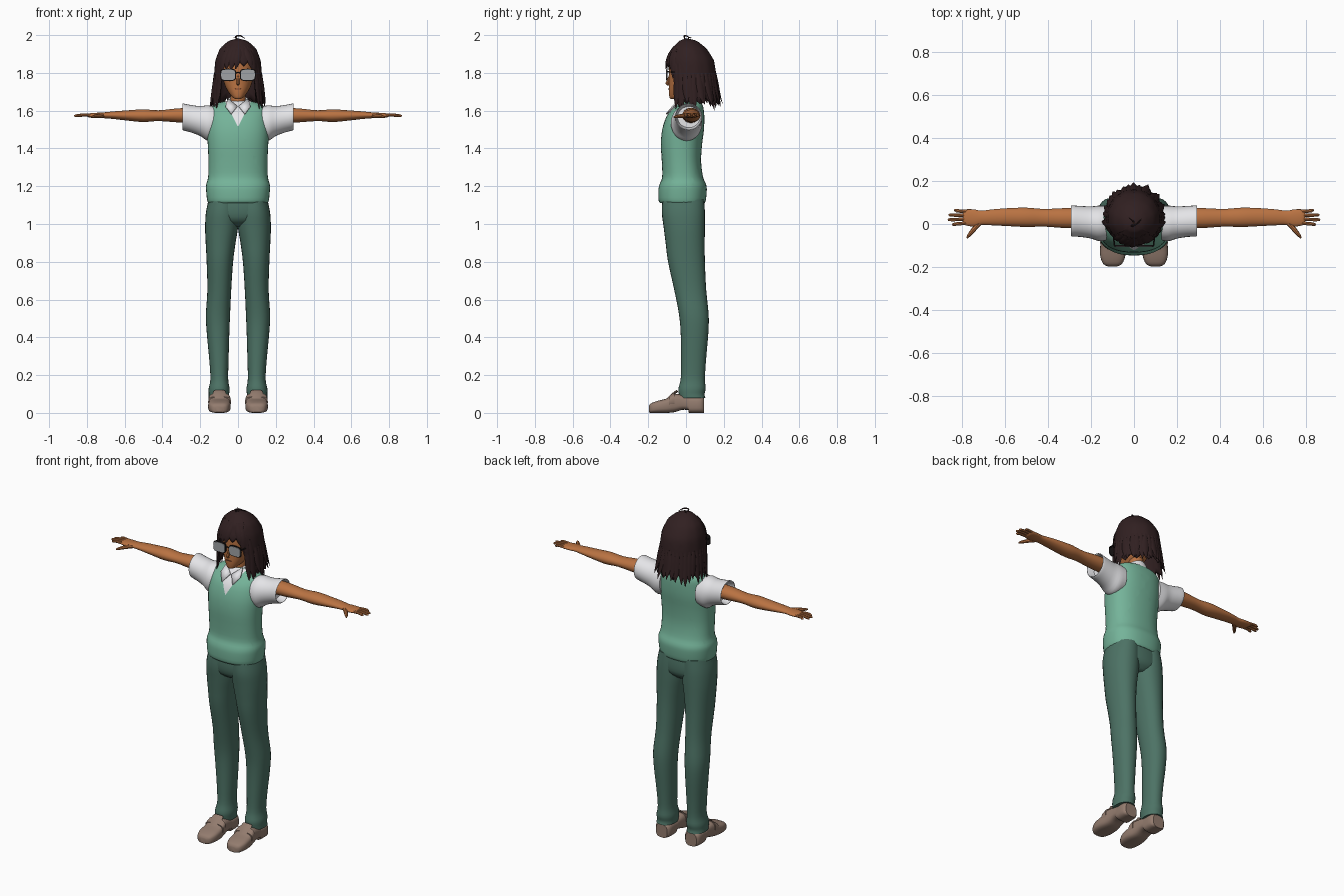
import bpy, bmesh, math, random
from mathutils import Vector

random.seed(4)
if "Cube" in bpy.data.objects:
    bpy.data.objects.remove(bpy.data.objects["Cube"])


def material(name, *rgb):
    m = bpy.data.materials.new(name)
    m.use_nodes = True
    col = [(c / 255) ** 2.2 for c in rgb] + [1]
    m.diffuse_color = col
    m.node_tree.nodes["Principled BSDF"].inputs["Base Color"].default_value = col
    return m


SKIN = material("warm_skin", 184, 114, 68)
HAIR = material("dark_hair", 52, 37, 38)
VEST = material("mint_knit", 116, 178, 152)
SHIRT = material("white_cotton", 232, 232, 235)
PANTS = material("dark_green_cloth", 78, 114, 101)
SHOE = material("taupe_leather", 146, 123, 110)
LENS = material("grey_lens", 160, 162, 165)
FRAME = material("black_frame", 34, 30, 30)
LIPS = material("lips", 130, 72, 52)
parts = []


def finish(name, bm, mat):
    bmesh.ops.recalc_face_normals(bm, faces=bm.faces)
    me = bpy.data.meshes.new(name)
    bm.to_mesh(me)
    bm.free()
    ob = bpy.data.objects.new(name, me)
    bpy.context.collection.objects.link(ob)
    me.materials.append(mat)
    parts.append(ob)
    return ob


def skin_rings(rings, caps=True):
    bm = bmesh.new()
    vs = [[bm.verts.new(p) for p in r] for r in rings]
    n = len(vs[0])
    for r, s in zip(vs, vs[1:]):
        for i in range(n):
            bm.faces.new((r[i], r[(i + 1) % n], s[(i + 1) % n], s[i]))
    if caps:
        bm.faces.new(vs[0])
        bm.faces.new(vs[-1])
    return bm


def dense(secs, k=3):
    """Smoothly interpolate a list of equal-length tuples."""
    out = []
    for i in range(len(secs) - 1):
        p0, p1, p2, p3 = (secs[max(0, min(len(secs) - 1, j))] for j in range(i - 1, i + 3))
        for s in range(k):
            t = s / k
            out.append([b + t / 2 * (c - a + t * (2 * a - 5 * b + 4 * c - d + t * (3 * (b - c) + d - a)))
                        for a, b, c, d in zip(p0, p1, p2, p3)])
    return out + [list(secs[-1])]


def loft(name, mat, secs, axis="z", p=2, n=28, side=1, k=3):
    """Sections are (position, low a, high a, low b, high b) along an axis."""
    rings = []
    for t, a0, a1, b0, b1 in dense(secs, k):
        ring = []
        for i in range(n):
            w = 2 * math.pi * i / n
            c, s = (math.copysign(abs(f) ** (2 / p), f) for f in (math.cos(w), math.sin(w)))
            a, b = (a0 + a1 + (a1 - a0) * c) / 2, (b0 + b1 + (b1 - b0) * s) / 2
            x, y, z = {"z": (a, b, t), "x": (t, a, b), "y": (a, t, b)}[axis]
            ring.append((x * side, y, z))
        rings.append(ring)
    return finish(name, skin_rings(rings), mat)


def tube(name, mat, pts, out=(0, 0, 1), flat=1, n=8, side=1):
    """Tapered tube through (x, y, z, radius) points, flattened along out."""
    pts = dense(pts)
    rings = []
    for i, q in enumerate(pts):
        d = Vector(pts[min(i + 1, len(pts) - 1)][:3]) - Vector(pts[max(i - 1, 0)][:3])
        u = d.cross(Vector(out)).normalized()
        v = u.cross(d).normalized()
        ring = []
        for j in range(n):
            w = 2 * math.pi * j / n
            c = Vector(q[:3]) + q[3] * (u * math.cos(w) + v * flat * math.sin(w))
            ring.append((c.x * side, c.y, c.z))
        rings.append(ring)
    return finish(name, skin_rings(rings), mat)


# Knitted vest, with the shirt showing in the V of the neck
vest = loft("vest", VEST, [
    (1.11, -.155, .155, -.135, .098), (1.125, -.163, .163, -.145, .105), (1.18, -.169, .169, -.146, .11),
    (1.21, -.168, .168, -.14, .106), (1.25, -.158, .158, -.126, .09), (1.33, -.156, .156, -.128, .08),
    (1.42, -.16, .16, -.133, .085), (1.5, -.164, .164, -.126, .095), (1.57, -.158, .158, -.103, .097),
    (1.61, -.15, .15, -.07, .093), (1.635, -.12, .12, -.045, .085), (1.65, -.07, .07, -.025, .065)],
    p=2.35, n=40)
vest.data.materials.append(SHIRT)
bm = bmesh.new()
bm.from_mesh(vest.data)
SLOPE, V_Z = .52, 1.515
for s in (-1, 1):
    bmesh.ops.bisect_plane(bm, geom=bm.verts[:] + bm.edges[:] + bm.faces[:],
                           plane_co=(0, 0, V_Z), plane_no=(s, 0, -SLOPE))
for f in bm.faces:
    c = f.calc_center_median()
    f.material_index = int(abs(c.x) < (c.z - V_Z) * SLOPE and c.y < .02)
bm.to_mesh(vest.data)
bm.free()

# Neck, head, nose and mouth
loft("neck", SKIN, [(1.57, -.045, .045, -.03, .06), (1.66, -.04, .04, -.025, .055),
                    (1.73, -.042, .042, -.03, .06)])
loft("head", SKIN, [(1.662, -.012, .012, -.08, -.05), (1.67, -.028, .028, -.087, -.02),
                    (1.7, -.052, .052, -.091, .05), (1.74, -.072, .072, -.09, .09),
                    (1.8, -.084, .084, -.09, .12), (1.88, -.086, .086, -.085, .12),
                    (1.94, -.06, .06, -.05, .09), (1.96, -.02, .02, 0, .04)], p=2.2)
tube("nose", SKIN, [(0, -.086, 1.785, .005), (0, -.095, 1.755, .008), (0, -.1, 1.743, .008),
                    (0, -.09, 1.736, .004)], out=(0, 1, 0))
loft("mouth", LIPS, [(-.094, -.018, .018, 1.712, 1.717), (-.086, -.018, .018, 1.711, 1.718)], axis="y", n=12)

# Shirt collar, lower at the throat
collar = loft("collar", SHIRT, [(1.6, -.068, .068, -.05, .085), (1.63, -.064, .064, -.048, .078),
                                (1.655, -.052, .052, -.036, .068)])
for v in collar.data.vertices:
    v.co.z += .35 * v.co.y

for s, tag in ((1, "left_"), (-1, "right_")):
    # Collar wing
    bm = bmesh.new()
    wing = [(.004, -.066, 1.622), (.054, -.03, 1.664), (.066, -.07, 1.622), (.036, -.103, 1.582)]
    bm.faces.new([bm.verts.new((x * s, y, z)) for x, y, z in wing])
    mod = finish(tag + "collar_wing", bm, SHIRT).modifiers.new("thickness", "SOLIDIFY")
    mod.thickness, mod.offset = .008, 0

    # Short sleeve with an open cuff
    loft(tag + "sleeve", SHIRT, [
        (.12, -.075, .085, 1.45, 1.62), (.16, -.08, .086, 1.44, 1.628), (.2, -.068, .082, 1.466, 1.624),
        (.25, -.06, .084, 1.485, 1.63), (.29, -.058, .086, 1.496, 1.638), (.288, -.052, .08, 1.502, 1.632),
        (.25, -.045, .075, 1.51, 1.622)], axis="x", side=s)

    # Arm and palm, fingers, thumb
    loft(tag + "arm", SKIN, [
        (.24, -.02, .074, 1.535, 1.615), (.32, -.019, .074, 1.538, 1.612), (.42, -.012, .07, 1.545, 1.602),
        (.5, -.014, .076, 1.54, 1.607), (.58, -.01, .074, 1.547, 1.602), (.66, -.006, .068, 1.556, 1.596),
        (.71, -.004, .062, 1.56, 1.591), (.745, -.012, .068, 1.561, 1.589), (.785, -.006, .068, 1.563, 1.586),
        (.797, .004, .058, 1.569, 1.58)], axis="x", side=s)
    for i, (finger, tip) in enumerate((("index", .848), ("middle", .867), ("ring", .863), ("little", .838))):
        y = .004 + .018 * i
        y2 = y + .004 * (i - 1.5)
        tube(tag + finger + "_finger", SKIN, [(.775, y, 1.575, .008), (.82, (y + y2) / 2, 1.577, .008),
             (tip - .008, y2, 1.573, .007), (tip, y2, 1.572, .003)], side=s)
    tube(tag + "thumb", SKIN, [(.715, .008, 1.574, .012), (.745, -.024, 1.572, .011),
         (.768, -.052, 1.568, .008), (.778, -.066, 1.566, .003)], side=s)

    # Trouser leg
    loft(tag + "trouser_leg", PANTS, [
        (1.13, .0, .155, -.125, .096), (1.06, -.004, .17, -.128, .1), (.98, .0, .174, -.118, .1),
        (.9, .013, .171, -.108, .099), (.8, .026, .166, -.095, .1), (.65, .036, .162, -.062, .107),
        (.52, .042, .17, -.037, .12), (.42, .046, .165, -.028, .118), (.28, .05, .152, -.026, .106),
        (.18, .052, .146, -.028, .1), (.13, .045, .155, -.04, .104), (.1, .047, .155, -.038, .098),
        (.08, .048, .156, -.034, .102)], p=2.15, side=s)

    # Sock, loafer and strap
    loft(tag + "sock", SHIRT, [(.05, .065, .135, -.045, .075), (.14, .065, .135, -.02, .08)], side=s)
    loft(tag + "shoe", SHOE, [
        (-.197, .078, .122, .004, .034), (-.186, .056, .143, 0, .05), (-.15, .041, .157, 0, .064),
        (-.1, .039, .157, 0, .077), (-.06, .044, .152, .004, .1), (-.02, .048, .148, .016, .095),
        (.012, .05, .147, .014, .088), (.018, .05, .147, 0, .087), (.075, .05, .148, 0, .086),
        (.094, .062, .136, 0, .078)], axis="y", p=3.2, side=s)
    loft(tag + "shoe_strap", SHOE, [(-.09, .037, .158, .03, .086), (-.062, .04, .155, .03, .105)],
         axis="y", p=3.2, side=s)
    tube(tag + "shoe_tongue", SHOE, [(.098, -.1, .07, .03), (.098, -.068, .1, .035), (.098, -.045, .117, .03)],
         flat=.2, side=s)

    # Glasses: rim, lens and temple
    loft(tag + "rim", FRAME, [(-.104, .01, .094, 1.757, 1.822), (-.098, .01, .094, 1.757, 1.822)],
         axis="y", p=4, side=s)
    loft(tag + "lens", LENS, [(-.107, .015, .089, 1.762, 1.817), (-.1, .015, .089, 1.762, 1.817)],
         axis="y", p=4, side=s)
    tube(tag + "temple", FRAME, [(.092, -.1, 1.805, .004), (.094, -.05, 1.805, .003), (.09, .03, 1.805, .003)],
         side=s)
tube("glasses_bridge", FRAME, [(-.014, -.1, 1.797, .003), (0, -.103, 1.802, .003), (.014, -.1, 1.797, .003)])

# Seat of the trousers
loft("trouser_seat", PANTS, [(1.15, -.15, .15, -.12, .09), (1.08, -.165, .165, -.126, .099),
                             (1.02, -.15, .15, -.112, .094), (.985, -.06, .06, -.06, .06)], p=2.3)

# Hair: the silhouette is given by (z, half width, front y, back y)
PROFILE = [(1.982, .004, -.004, .012), (1.97, .05, -.035, .058), (1.93, .096, -.074, .108),
           (1.87, .12, -.1, .148), (1.8, .127, -.106, .16), (1.7, .131, -.1, .166), (1.58, .143, -.1, .19)]


def hair_point(deg, z, grow=1.0):
    for a, b in zip(PROFILE, PROFILE[1:]):
        if z >= b[0] or b is PROFILE[-1]:
            t = (a[0] - z) / (a[0] - b[0])
            rx, y0, y1 = (p + (q - p) * t for p, q in zip(a[1:], b[1:]))
            w = math.radians(deg)
            return (rx * grow * math.sin(w), (y0 + y1) / 2 - (y1 - y0) / 2 * grow * math.cos(w), z)


COLS, ROWS = 96, 16
columns = []
for i in range(COLS):
    deg = 360 * i / COLS - 180
    jag = abs(i % 8 - 4) / 4
    low = 1.835 + .03 * jag if abs(deg) < 46 else 1.635 + .035 * jag
    columns.append([hair_point(deg, 1.982 - (1.982 - low) * (r / ROWS) ** 1.7,
                               1 + .02 * (.5 - jag) * r / ROWS) for r in range(ROWS + 1)])
shell = finish("hair_shell", skin_rings(list(zip(*columns)), caps=False), HAIR)
mod = shell.modifiers.new("thickness", "SOLIDIFY")
mod.thickness, mod.offset = .01, -1


def lock(name, deg, top, low, width, drift=0, grow=1.05):
    pts = []
    for t, w in ((0, .5), (.35, 1), (.7, .8), (1, .06)):
        pts.append((*hair_point(deg + drift * t, top + (low - top) * t, .98 + (grow - .98) * t), width * w))
    w = math.radians(deg)
    tube(name, HAIR, pts, out=(math.sin(w), -math.cos(w), 0), flat=.35, n=6)


# Ragged locks around the sides and back, then the fringe
for i in range(25):
    deg = 54 + i * 252 / 24
    lock("hair_lock_%02d" % i, deg, 1.8, random.uniform(1.6, 1.64), .019, random.uniform(-5, 5),
         random.uniform(1.0, 1.12))
for s in (-1, 1):
    lock("cheek_lock", s * 50, 1.88, 1.62, .018, s * 4, .98)
    lock("front_side_lock", s * 60, 1.85, 1.59, .02, s * 6, 1.0)
    lock("temple_lock", s * 42, 1.92, 1.71, .015, s * 8, .98)
for i, (deg, low, drift) in enumerate(((-36, 1.79, -8), (-22, 1.815, -8), (-8, 1.81, -10),
                                       (6, 1.82, -12), (24, 1.82, 12), (36, 1.77, 8))):
    lock("fringe_lock_%d" % i, deg, 1.94, low, .019, drift, 1.03)

# Loose strands on the crown
tube("crown_strand_long", HAIR, [(0, .0, 1.97, .004), (-.012, -.01, 1.992, .004), (.012, .0, 1.997, .004),
                                 (.036, .025, 1.982, .001)], out=(0, 1, 0), n=6)
tube("crown_strand_short", HAIR, [(0, .01, 1.97, .004), (-.008, .015, 1.986, .003),
                                  (-.024, .03, 1.988, .001)], out=(0, 1, 0), n=6)

# Smooth shading with crisp edges
bpy.ops.object.select_all(action="DESELECT")
for ob in parts:
    ob.select_set(True)
bpy.context.view_layer.objects.active = parts[0]
bpy.ops.object.shade_smooth_by_angle(angle=math.radians(40))
